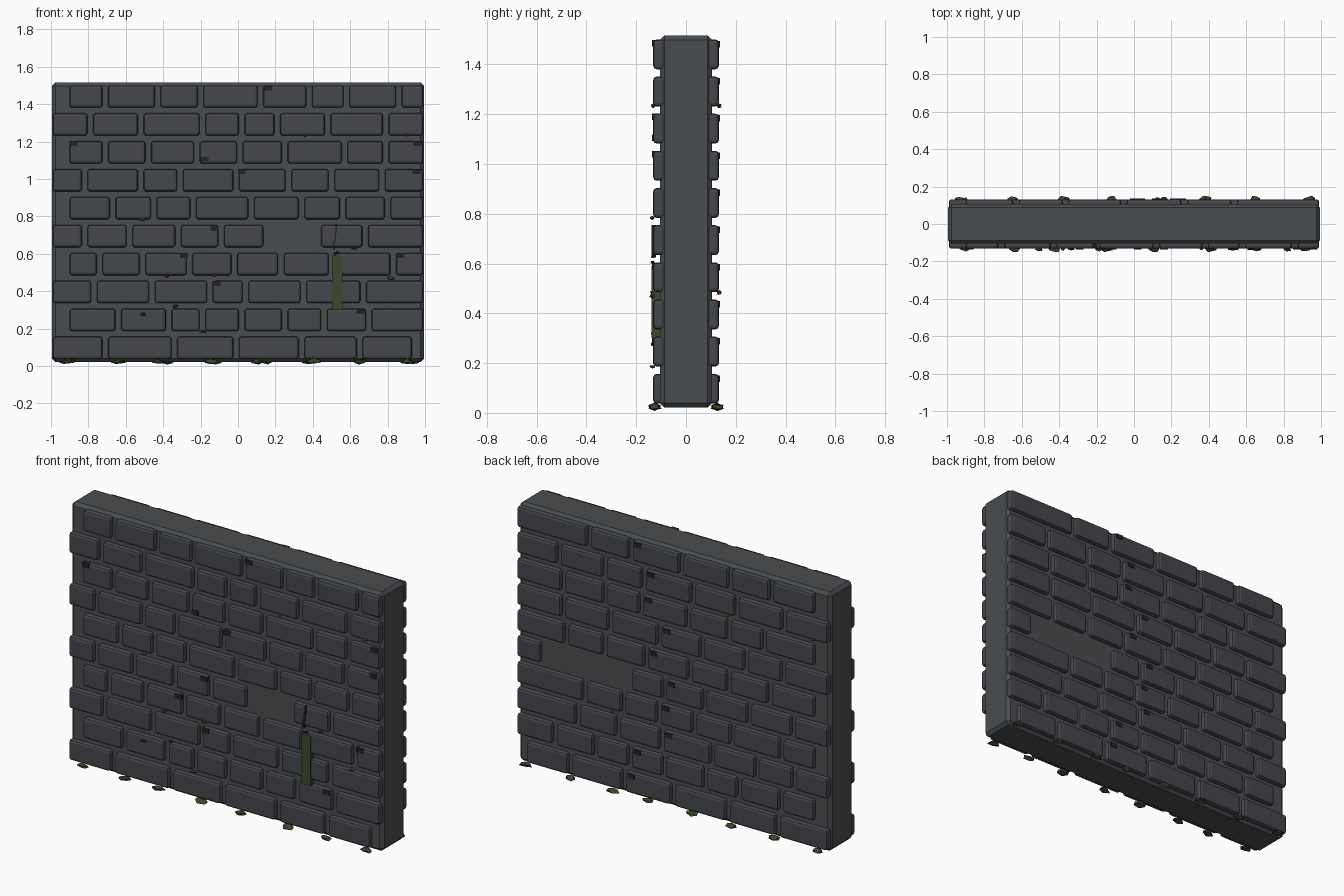
import bpy, bmesh, random
from mathutils import Vector, Matrix

if "Cube" in bpy.data.objects:
    bpy.data.objects.remove(bpy.data.objects["Cube"])

random.seed(7)


def mat(name, col):
    m = bpy.data.materials.new(name)
    m.diffuse_color = (*col, 1)
    m.use_nodes = True
    m.node_tree.nodes["Principled BSDF"].inputs["Base Color"].default_value = m.diffuse_color
    return m


STONE = mat("dark_stone", (0.060, 0.063, 0.072))
CORE = mat("mortar", (0.068, 0.074, 0.080))
DARK = mat("chip_dark", (0.018, 0.018, 0.022))
MOSS = mat("moss_green", (0.045, 0.065, 0.025))
RUST = mat("rust", (0.16, 0.045, 0.02))


def add_box(bm, x0, x1, y0, y1, z0, z1):
    m = Matrix.Translation(((x0 + x1) / 2, (y0 + y1) / 2, (z0 + z1) / 2))
    bmesh.ops.create_cube(bm, size=1, matrix=m @ Matrix.Diagonal((x1 - x0, y1 - y0, z1 - z0, 1)))


def add_clump(bm, p, size):
    # jagged low-poly lump
    r = bmesh.ops.create_icosphere(bm, subdivisions=1, radius=1)
    for v in r["verts"]:
        k = random.uniform(0.6, 1.2)
        v.co = Vector(p) + Vector([c * s * k for c, s in zip(v.co, size)])


def finish(bm, name, material, bevel=0, segments=1):
    me = bpy.data.meshes.new(name)
    bm.to_mesh(me)
    bm.free()
    ob = bpy.data.objects.new(name, me)
    bpy.context.collection.objects.link(ob)
    me.materials.append(material)
    if bevel:
        b = ob.modifiers.new("bevel", "BEVEL")
        b.width, b.segments = bevel, segments
    return ob


def row_z(i):
    return 0.097 + 0.1493 * i


def row_bricks(i, joints):
    # bricks between mortar joints; odd rows start half a brick in
    edges = [-1.005 if i % 2 == 0 else -0.915] + joints + [0.945 if i == 0 else 1.005]
    return [(i, a + 0.015, b - 0.015) for a, b in zip(edges, edges[1:])]


def build_bricks(name, bricks, y0, y1, gap):
    bm = bmesh.new()
    for i, a, b in bricks:
        if i == 4 and gap[0] < (a + b) / 2 < gap[1]:
            continue  # missing brick
        add_box(bm, a, b, y0, y1, row_z(i) - 0.06, row_z(i) + 0.06)
    finish(bm, name, STONE, 0.014, 2)


# Wall core
bm = bmesh.new()
add_box(bm, -0.995, 0.995, -0.105, 0.105, 0.022, 1.516)
finish(bm, "wall_core", CORE, 0.018)

# Front bricks: mortar joints per row in hundredths, bottom row first
ROWS = ["-71 -34 -1 34 65", "-64 -37 -19 2 25 46 70", "-77 -46 -15 4 35 67",
        "-74 -51 -26 -2 23 50 83", "-82 -58 -32 -9 15 43 68", "-67 -45 -24 7 34 56 80",
        "-82 -52 -31 -1 27 50 77", "-71 -48 -22 1 25 57 79", "-79 -52 -19 2 21 48 79",
        "-71 -43 -20 12 38 58 86"]
front = []
for i, row in enumerate(ROWS):
    front += row_bricks(i, [int(j) / 100 for j in row.split()])
build_bricks("front_bricks", front, -0.132, -0.07, (0.16, 0.42))

# Back bricks: same running bond with its own widths and gap
back = []
for i in range(10):
    joints, x = [], -1.0 if i % 2 == 0 else -0.91
    while True:
        x += random.uniform(0.31, 0.37) if i == 0 else random.uniform(0.21, 0.33)
        if x > 0.8:
            break
        joints.append(x)
    if i == 4:
        joints = [j for j in joints if j < 0.1] + [0.27, 0.83]
    back += row_bricks(i, joints)
build_bricks("back_bricks", back, 0.07, 0.132, (0.28, 0.82))

# Dark chipped corners
bm = bmesh.new()
for x, z in [(.16, 1.485), (-.18, 1.105), (-.88, 1.19), (.96, 1.19), (.02, 1.04), (.955, 1.04),
             (-.125, .735), (-.29, .59), (.87, .59), (-.115, .44), (.655, .29)]:
    add_box(bm, x - .021, x + .021, -.136, -.115, z - .013, z + .013)
for i, a, b in back[3::7]:
    add_box(bm, b - .06, b - .018, .115, .136, row_z(i) + .028, row_z(i) + .054)
finish(bm, "brick_chips", DARK)

# Crack in the brick beside the front gap, with crumbs below it
bm = bmesh.new()
for k in range(3):
    x = .526 - .006 * k
    add_box(bm, x - .005, x + .003, -.138, -.12, .71 - .043 * k, .755 - .043 * k)
for x, z in [(.53, .605), (.62, .628), (-.335, .32), (-.51, .275)]:
    add_clump(bm, (x, -.134, z), (.02, .01, .01))
finish(bm, "crack_and_crumbs", DARK)

# Hanging moss strip
bm = bmesh.new()
add_box(bm, .503, .56, -.139, -.1, .30, .59)
finish(bm, "moss_strip", MOSS)

# Moss tufts on the joints and along the foot
bm = bmesh.new()
for x, z in [(-.51, .785), (-.19, .185), (.82, .47)]:
    add_clump(bm, (x, -.135, z), (.025, .015, .01))
for s in (-1, 1):
    for k in range(8):
        x = -.91 + .26 * k + random.uniform(-.03, .03)
        add_clump(bm, (x, s * .125, .024), (.04, .026, .015))
finish(bm, "moss_tufts", MOSS)

# Rust spots on the joints
bm = bmesh.new()
for x, z in [(.36, 1.232), (.90, 1.236), (-.38, .48), (-.125, .485)]:
    for s in (-1, 1):
        add_clump(bm, (-s * x, s * .132, z), (.014, .012, .009))
finish(bm, "rust_spots", RUST)
